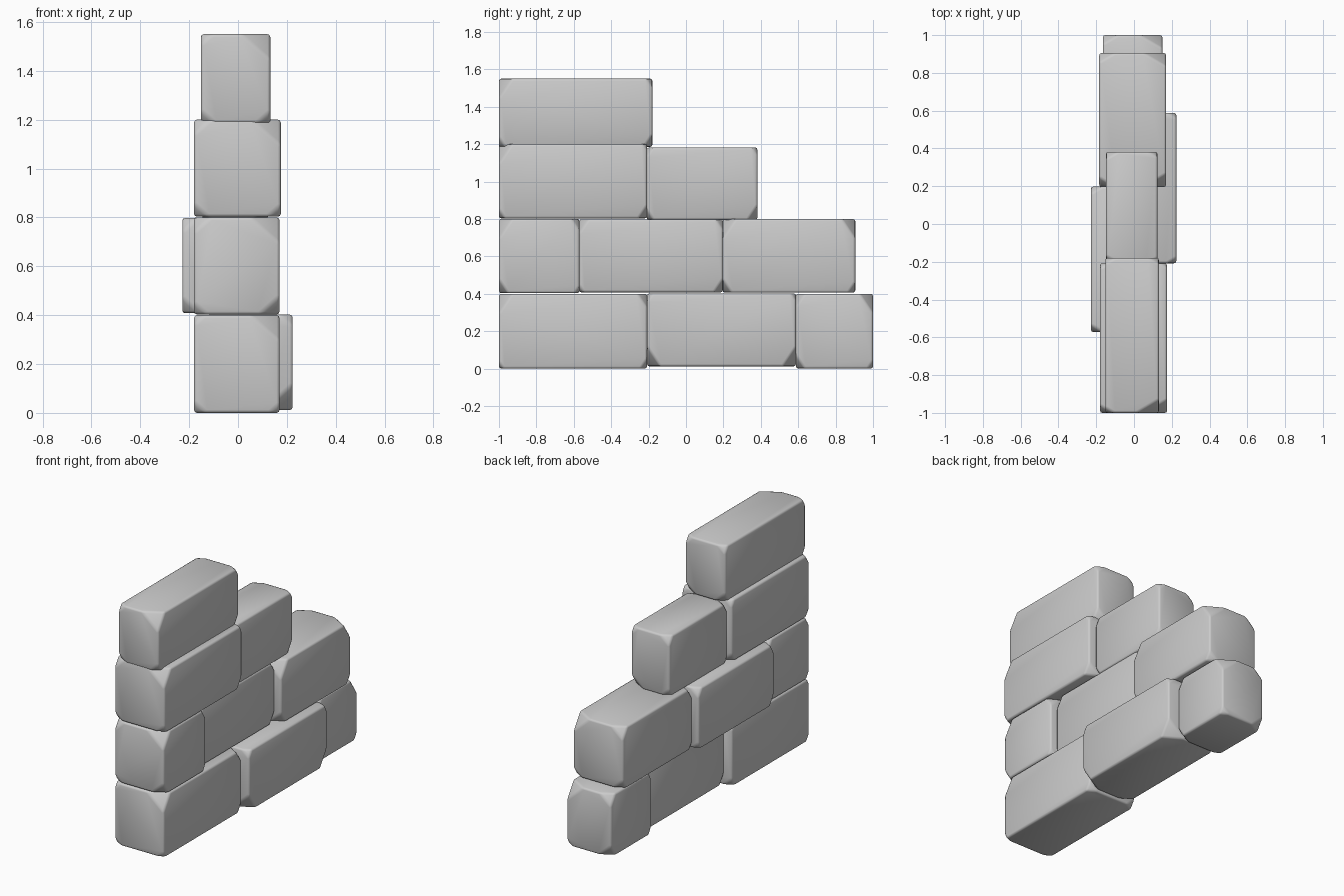
import bpy, bmesh, random
from mathutils import Vector

if "Cube" in bpy.data.objects:
    bpy.data.objects.remove(bpy.data.objects["Cube"])

random.seed(4)


def stone(name, x, y, z, big=()):
    """Worn block: box with each corner sliced off, then softly bevelled.
    big lists the corners (sign triples) that lose a larger chip."""
    bm = bmesh.new()
    for sx in (0, 1):
        for sy in (0, 1):
            for sz in (0, 1):
                corner = Vector((x[sx], y[sy], z[sz]))
                s = 1.4 if (sx, sy, sz) in big else random.uniform(0.45, 1.05)
                cut = Vector((0.085, 0.05, 0.075)) * s
                inward = (1 - 2 * sx, 1 - 2 * sy, 1 - 2 * sz)
                for axis in range(3):
                    p = corner.copy()
                    p[axis] += inward[axis] * cut[axis]
                    bm.verts.new(p)
    bmesh.ops.convex_hull(bm, input=bm.verts[:])
    bmesh.ops.dissolve_limit(bm, angle_limit=0.02, verts=bm.verts[:], edges=bm.edges[:])
    bmesh.ops.recalc_face_normals(bm, faces=bm.faces[:])
    bmesh.ops.bevel(bm, geom=bm.edges[:], offset=0.012, segments=2,
                    profile=0.5, affect='EDGES', clamp_overlap=True)
    for f in bm.faces:
        f.smooth = True
    me = bpy.data.meshes.new(name)
    bm.to_mesh(me)
    bm.free()
    bpy.context.collection.objects.link(bpy.data.objects.new(name, me))


# Bottom course
stone("course1_stone_front", (-0.18, 0.17), (-1.0, -0.208), (0.0, 0.4), [(1, 0, 1)])
stone("course1_stone_middle", (-0.128, 0.224), (-0.208, 0.588), (0.012, 0.402), [(1, 0, 0), (1, 1, 0)])
stone("course1_stone_back", (-0.165, 0.15), (0.588, 1.0), (0.0, 0.4), [(1, 1, 1)])
# Second course
stone("course2_stone_front", (-0.18, 0.17), (-1.0, -0.57), (0.403, 0.8), [(1, 0, 1)])
stone("course2_stone_middle", (-0.228, 0.124), (-0.572, 0.198), (0.408, 0.798))
stone("course2_stone_back", (-0.184, 0.17), (0.196, 0.905), (0.406, 0.8), [(1, 0, 1), (1, 1, 1)])
# Third course
stone("course3_stone_front", (-0.18, 0.175), (-1.0, -0.208), (0.803, 1.2), [(1, 0, 1)])
stone("course3_stone_back", (-0.148, 0.124), (-0.21, 0.382), (0.795, 1.182))
# Top stone
stone("course4_stone", (-0.152, 0.132), (-1.0, -0.18), (1.185, 1.55), [(1, 0, 1)])
